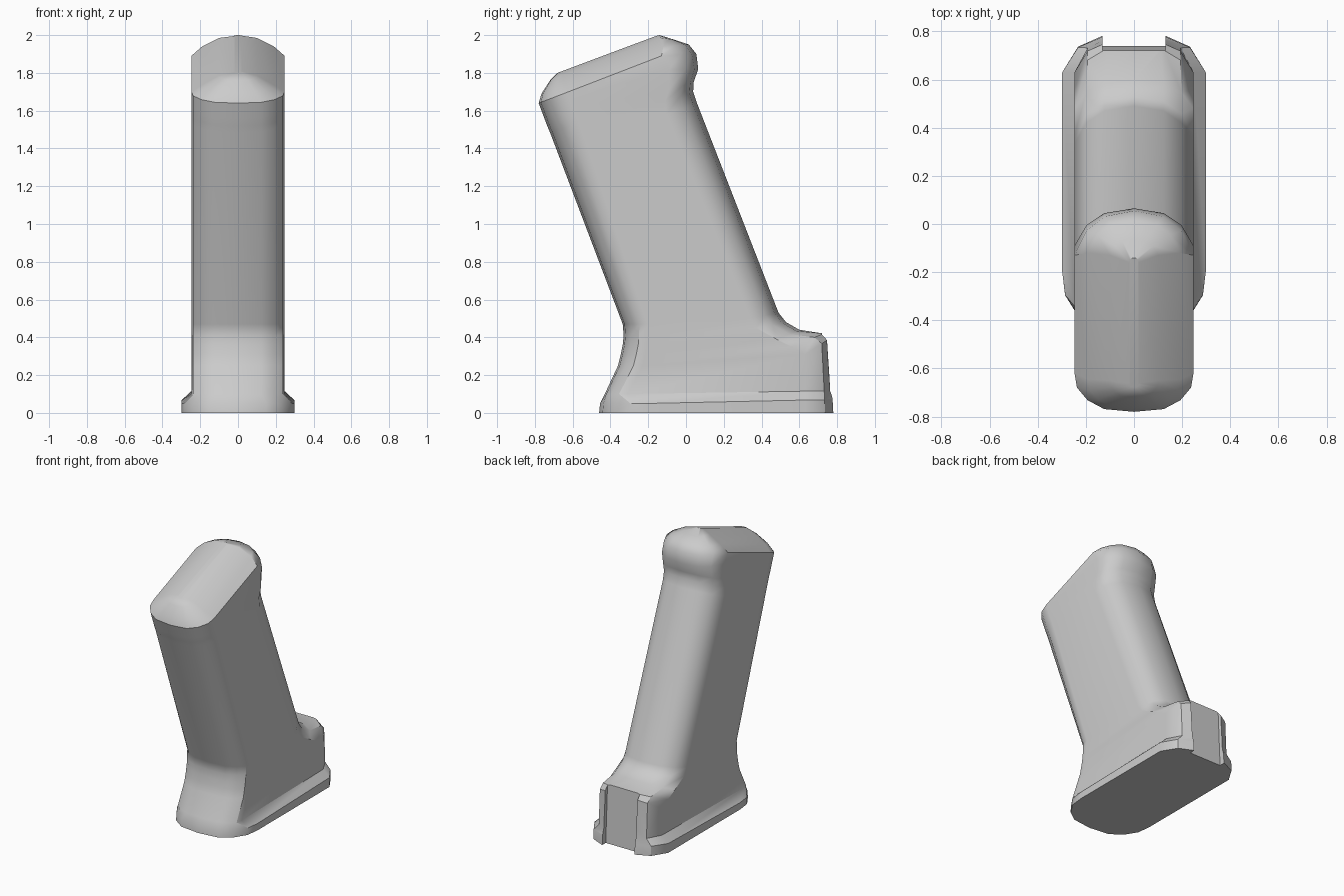
import bpy, bmesh, math

cube = bpy.data.objects.get("Cube")
if cube:
    bpy.data.objects.remove(cube, do_unlink=True)

grey = bpy.data.materials.new("grip_grey")
grey.use_nodes = True
tone = (0.6, 0.6, 0.6, 1)
grey.diffuse_color = tone
grey.node_tree.nodes["Principled BSDF"].inputs["Base Color"].default_value = tone

# Corner curves as (width share, depth share), from the side to the centre
FRONT = [(1, 0), (.96, .37), (.78, .7), (.5, .93), (0, 1)]
BACK_ROUND = [(1, 0), (.8, .55), (.5, .87), (0, 1)]
BACK_SQUARE = [(1, 0), (.78, .71), (.45, 1), (0, 1)]

# Each section: front y, front z, front corner depth, side back y and z, back y, back z, half width
foot = [
    (-.46, 0, .26, .63, 0, .78, 0, .298),
    (-.455, .05, .255, .63, .068, .776, .07, .298),
    (-.43, .10, .12, .63, .115, .773, .115, .247),
    (-.36, .25, .13, .63, .31, .755, .39, .247),
    (-.345, .31, .13, .56, .35, .73, .42, .247),
]
neck = [
    (-.335, .36, .13, .48, .39, .60, .44, .247),
    (-.33, .41, .13, .37, .45, .53, .48, .247),
    (-.335, .47, .14, .335, .50, .49, .53, .247),
]
handle = [
    (-.72, 1.485, .16, -.105, 1.58, .058, 1.64, .247),
    (-.735, 1.52, .16, -.11, 1.65, .038, 1.70, .247),
    (-.75, 1.56, .16, -.09, 1.71, .04, 1.75, .247),
    (-.765, 1.60, .16, -.09, 1.82, .065, 1.82, .247),
    (-.78, 1.64, .16, -.13, 1.89, .055, 1.90, .247),
]
crown = [
    (-.765, 1.69, .12, -.12, 1.94, .015, 1.95, .19),
    (-.72, 1.76, .07, -.13, 1.985, -.06, 1.975, .10),
    (-.68, 1.80, .02, -.16, 1.995, -.14, 2.0, .02),
]


def section_points(section, slope, back):
    fy, fz, depth, sy, sz, by, bz, half = section
    gy, gz = fy + depth, fz + slope * depth
    side = [(w * half, gy + d * (fy - gy), gz + d * (fz - gz)) for w, d in reversed(FRONT)]
    side += [(w * half, sy + d * (by - sy), sz + d * (bz - sz)) for w, d in back]
    mirrored = [(-x, y, z) for x, y, z in side[-2:0:-1]]
    return side + mirrored


def finish(name, bm):
    bmesh.ops.recalc_face_normals(bm, faces=bm.faces[:])
    mesh = bpy.data.meshes.new(name)
    bm.to_mesh(mesh)
    bm.free()
    obj = bpy.data.objects.new(name, mesh)
    bpy.context.collection.objects.link(obj)
    mesh.materials.append(grey)
    return obj


# Grip body lofted through all sections
bm = bmesh.new()
rings = []
for part, slope, back in ((foot, 0, BACK_SQUARE), (neck, 0, BACK_ROUND),
                          (handle, .38, BACK_ROUND), (crown, .38, BACK_ROUND)):
    for section in part:
        rings.append([bm.verts.new(p) for p in section_points(section, slope, back)])
for low, high in zip(rings, rings[1:]):
    for i in range(len(low)):
        j = (i + 1) % len(low)
        bm.faces.new((low[i], low[j], high[j], high[i]))
bm.faces.new(rings[0])
bm.faces.new(rings[-1])
body = finish("grip_body", bm)

# Slot down the back of the foot
bm = bmesh.new()
profile = [(.745, -.1), (.9, -.1), (.9, .6), (.711, .6)]
face = bm.faces.new([bm.verts.new((-.13, y, z)) for y, z in profile])
moved = bmesh.ops.extrude_face_region(bm, geom=[face])["geom"]
bmesh.ops.translate(bm, vec=(.26, 0, 0),
                    verts=[v for v in moved if isinstance(v, bmesh.types.BMVert)])
cutter = finish("slot_cutter", bm)
cutter.hide_render = True

bpy.ops.object.select_all(action="DESELECT")
body.select_set(True)
bpy.context.view_layer.objects.active = body
cut = body.modifiers.new("back_slot", "BOOLEAN")
cut.operation = "DIFFERENCE"
cut.solver = "EXACT"
cut.object = cutter
bpy.ops.object.modifier_apply(modifier=cut.name)
bpy.data.objects.remove(cutter, do_unlink=True)

# Smooth shading with crisp creases and flat sides
bpy.ops.object.shade_smooth_by_angle(angle=math.radians(33))
body.modifiers.new("flat_sides", "WEIGHTED_NORMAL").keep_sharp = True
